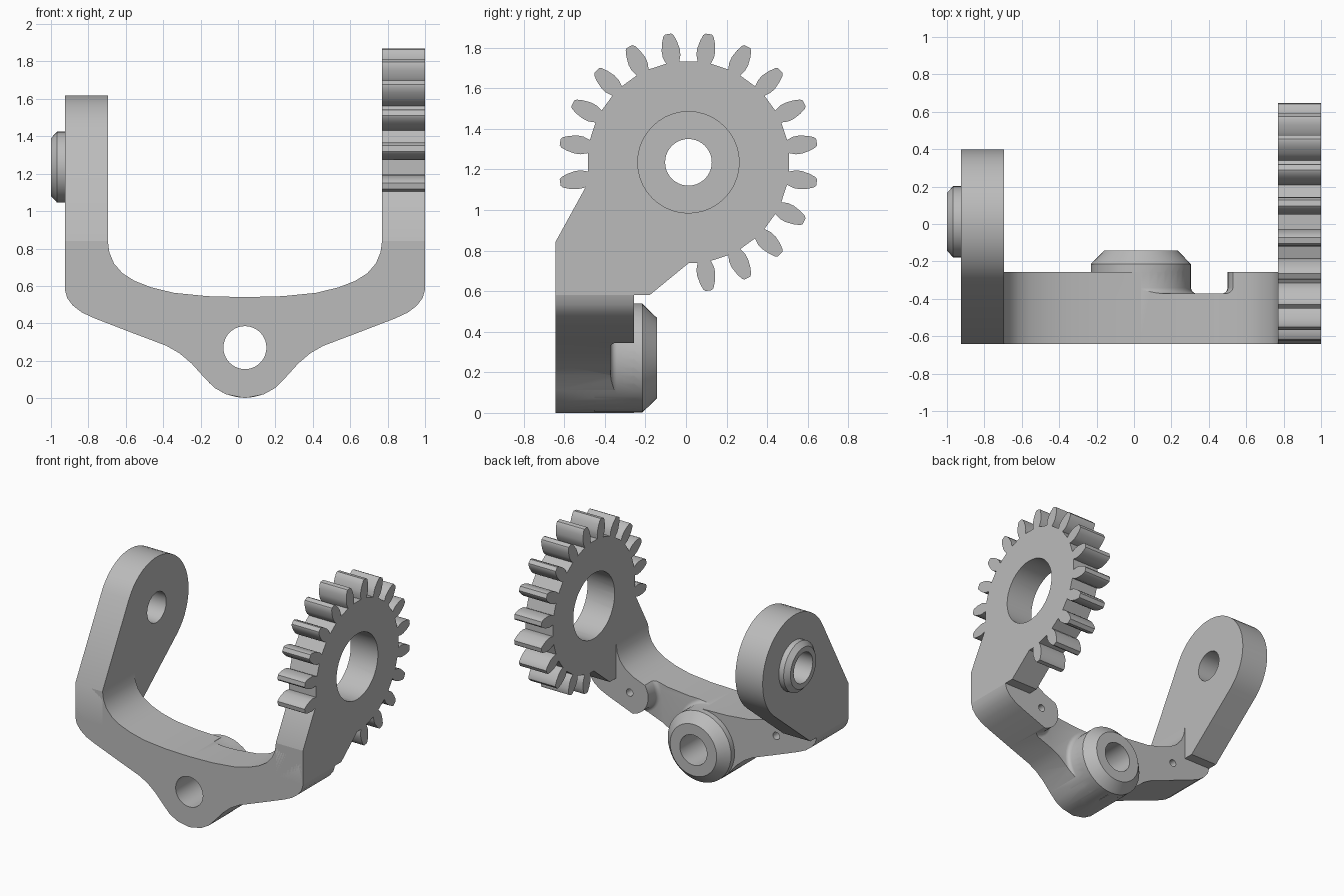
import bpy, bmesh
from math import cos, sin, pi, radians
from mathutils import Vector

cube = bpy.data.objects.get("Cube")
if cube:
    bpy.data.objects.remove(cube)

grey = bpy.data.materials.new("plain grey")
grey.use_nodes = True
grey.diffuse_color = (0.5, 0.5, 0.5, 1)
grey.node_tree.nodes["Principled BSDF"].inputs["Base Color"].default_value = (0.5, 0.5, 0.5, 1)

MID = 0.037            # bracket symmetry plane
HUB = (MID, 0.27)      # lower boss axis in x, z
PIVOT = (0.012, 1.235) # arm axis in y, z
FRONT, BACK = -0.642, -0.257


def place(axis, u, v, w):
    """u, v lie in the section plane, w runs along the axis."""
    return Vector((w, u, v)) if axis == "X" else Vector((u, w, v))


def loft(name, axis, sections, floor_bevel=0):
    """Skin a stack of (outline, offset) sections into a closed solid."""
    bm = bmesh.new()
    rings = [[bm.verts.new(place(axis, u, v, w)) for u, v in pts] for pts, w in sections]
    n = len(rings[0])
    for a, b in zip(rings, rings[1:]):
        for i in range(n):
            j = (i + 1) % n
            bm.faces.new((a[i], a[j], b[j], b[i]))
    cap = bm.faces.new(rings[0])
    bm.faces.new(rings[-1])
    bmesh.ops.recalc_face_normals(bm, faces=bm.faces)
    if floor_bevel:
        bmesh.ops.bevel(bm, geom=list(cap.edges), offset=floor_bevel, segments=4,
                        profile=0.5, affect="EDGES", clamp_overlap=True)
    mesh = bpy.data.meshes.new(name)
    bm.to_mesh(mesh)
    bm.free()
    mesh.materials.append(grey)
    ob = bpy.data.objects.new(name, mesh)
    bpy.context.collection.objects.link(ob)
    return ob


def arc(centre, r, start, end, steps):
    return [(centre[0] + r * cos(radians(start + (end - start) * i / steps)),
             centre[1] + r * sin(radians(start + (end - start) * i / steps)))
            for i in range(steps + 1)]


def circle(centre, r, n=40):
    return arc(centre, r, 0, 360, n)[:-1]


def lathe(name, axis, centre, profile):
    return loft(name, axis, [(circle(centre, r), w) for r, w in profile])


def combine(ob, other, operation, keep=False):
    bpy.context.view_layer.objects.active = ob
    mod = ob.modifiers.new(operation.lower(), "BOOLEAN")
    mod.operation, mod.solver, mod.object = operation, "EXACT", other
    bpy.ops.object.modifier_apply(modifier=mod.name)
    if not keep:
        bpy.data.objects.remove(other)


# Yoke: mirrored front profile pushed from front to back
lower = [(0, 0), (0.1, 0.02), (0.163, 0.055), (0.22, 0.113), (0.285, 0.185), (0.35, 0.24),
         (0.42, 0.28), (0.6, 0.348), (0.8, 0.425), (0.87, 0.457), (0.92, 0.495),
         (0.95, 0.535), (0.963, 0.58), (0.963, 0.84)]
upper = [(0.733, 0.84), (0.725, 0.78), (0.7, 0.72), (0.655, 0.668), (0.59, 0.627),
         (0.5, 0.592), (0.38, 0.563), (0.2, 0.545), (0, 0.54)]
half = lower + upper
outline = [(MID + u, z) for u, z in half] + [(MID - u, z) for u, z in half[-2:0:-1]]
yoke = loft("yoke", "Y", [(outline, FRONT), (outline, BACK)])

# Rear pocket between the boss and the rounded screw pad
pad = (0.657, 0.5)
pocket = (arc(HUB, 0.268, -90, 90, 20) + [(MID, 0.8), (pad[0], 0.8)]
          + arc(pad, 0.157, 90, 270, 16) + [(pad[0], -0.2), (MID, -0.2)])
combine(yoke, loft("pocket_cutter", "Y", [(pocket, -0.372), (pocket, -0.1)], 0.04), "DIFFERENCE")

# Lower boss, its bore and the two screw holes
combine(yoke, lathe("lower_boss", "Y", HUB, [(0.268, -0.45), (0.268, -0.215), (0.197, -0.142)]), "UNION")
combine(yoke, lathe("bore_cutter", "Y", HUB, [(0.115, -0.8), (0.115, 0)]), "DIFFERENCE")
for side in (-1, 1):
    hole = lathe("screw_cutter", "Y", (MID + side * 0.62, 0.5), [(0.028, -0.4), (0.028, 0)])
    combine(yoke, hole, "DIFFERENCE")

# Arms: rounded head with tangent sides down to the yoke
arm_outline = ([(FRONT, 0.58), (-0.18, 0.58)] + arc(PIVOT, 0.385, -50, 151, 28)
               + [(FRONT, 0.845)])


def make_arm(name, x0, x1):
    arm = loft(name, "X", [(arm_outline, x0), (arm_outline, x1)])
    combine(yoke, arm, "DIFFERENCE", keep=True)
    return arm


right_arm = make_arm("right_arm", MID - 0.963, MID - 0.733)
left_arm = make_arm("left_gear_arm", MID + 0.733, MID + 0.963)

# Right arm pivot boss
combine(right_arm, lathe("pivot_boss", "X", PIVOT, [(0.19, -0.85), (0.19, -0.967), (0.155, -1)]), "UNION")
combine(right_arm, lathe("pivot_cutter", "X", PIVOT, [(0.115, -1.2), (0.115, -0.5)]), "DIFFERENCE")

# Sector gear: sixteen of twenty tooth positions
flank = [(0.497, 0.033), (0.53, 0.044), (0.56, 0.045), (0.6, 0.037), (0.63, 0.026), (0.64, 0.016)]
tooth = [(r, -w) for r, w in flank] + [(r, w) for r, w in reversed(flank)]
gear = []
for k in range(16):
    a = radians(-81 + 18 * k)
    gear += [(PIVOT[0] + r * cos(a) - w * sin(a), PIVOT[1] + r * sin(a) + w * cos(a))
             for r, w in tooth]
gear += arc(PIVOT, 0.498, 194, 274, 12)
combine(left_arm, loft("gear_rim", "X", [(gear, MID + 0.733), (gear, MID + 0.963)]), "UNION")
combine(left_arm, lathe("gear_bore_cutter", "X", PIVOT, [(0.25, 0.5), (0.25, 1.2)]), "DIFFERENCE")

# Smooth the curves, keep the edges sharp
bpy.ops.object.select_all(action="DESELECT")
for ob in (yoke, right_arm, left_arm):
    ob.select_set(True)
    bpy.context.view_layer.objects.active = ob
bpy.ops.object.shade_smooth_by_angle(angle=radians(30))
